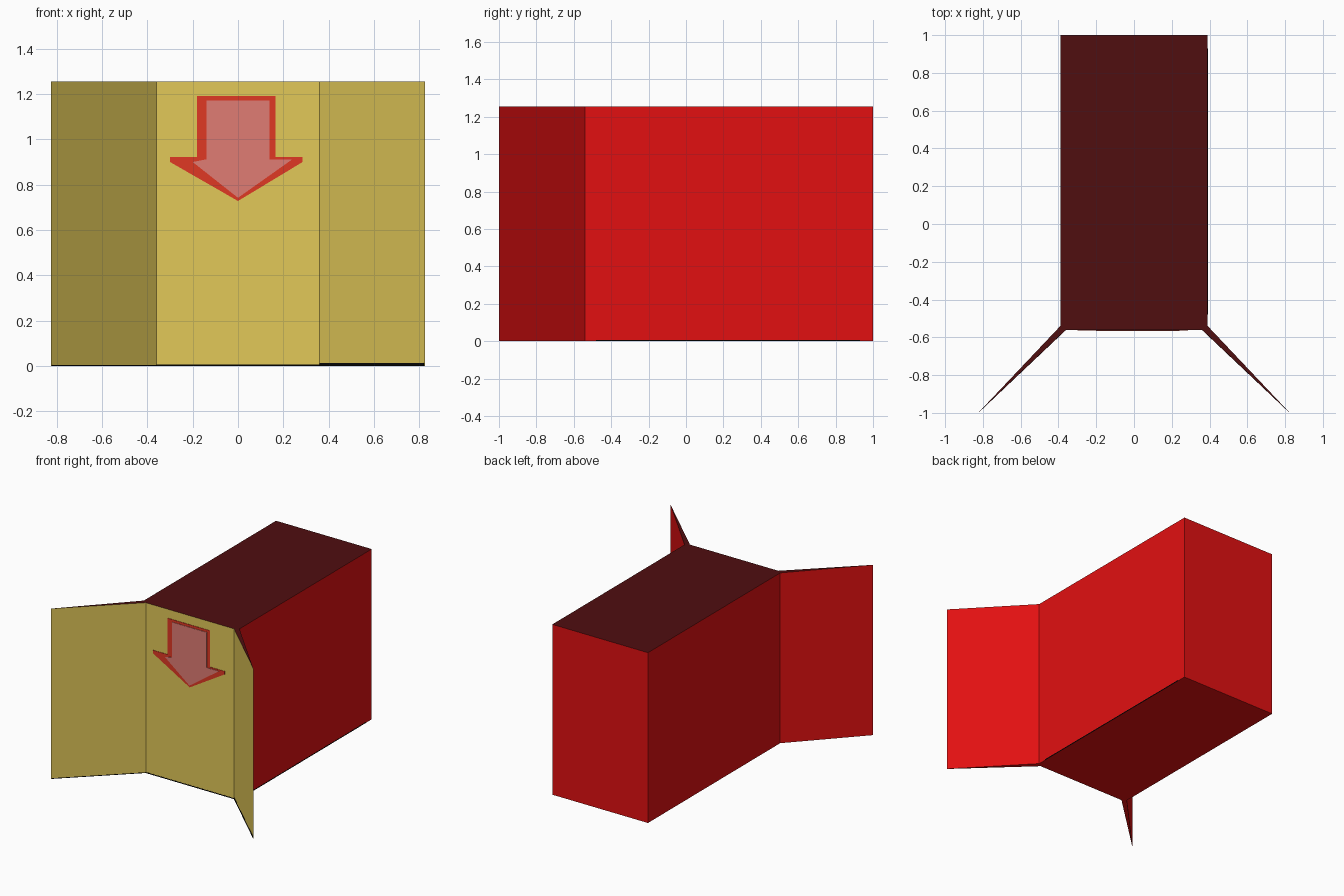
import bpy, bmesh
from mathutils import Vector

if "Cube" in bpy.data.objects:
    bpy.data.objects.remove(bpy.data.objects["Cube"])

H = 1.255          # body height
FRONT_Y = -0.56    # plane of the front panel


def material(name, hex_code):
    lin = []
    for i in (0, 2, 4):
        c = int(hex_code[i:i + 2], 16) / 255
        lin.append(c / 12.92 if c <= 0.04045 else ((c + 0.055) / 1.055) ** 2.4)
    m = bpy.data.materials.new(name)
    m.diffuse_color = (*lin, 1)
    m.use_nodes = True
    m.node_tree.nodes["Principled BSDF"].inputs["Base Color"].default_value = m.diffuse_color
    return m


RED = material("red", "E21011")
GOLD = material("gold", "E2C858")
MAROON = material("dark maroon", "500E10")
ARROW_RED = material("arrow red", "E03824")
PINK = material("dusty pink", "E07C74")
BLACK = material("black", "060606")


def prism(name, points, offset, mats, rule=None):
    """Extrude a flat polygon along offset; rule picks a material from the normal."""
    bm = bmesh.new()
    face = bm.faces.new([bm.verts.new(p) for p in points])
    ext = bmesh.ops.extrude_face_region(bm, geom=[face], use_keep_orig=True)
    moved = [v for v in ext["geom"] if isinstance(v, bmesh.types.BMVert)]
    bmesh.ops.translate(bm, verts=moved, vec=Vector(offset))
    bmesh.ops.recalc_face_normals(bm, faces=bm.faces)
    bm.normal_update()
    if rule:
        for f in bm.faces:
            f.material_index = rule(f.normal)
    bmesh.ops.triangulate(bm, faces=[f for f in bm.faces if len(f.verts) > 4])
    me = bpy.data.meshes.new(name)
    bm.to_mesh(me)
    bm.free()
    for m in mats:
        me.materials.append(m)
    ob = bpy.data.objects.new(name, me)
    bpy.context.collection.objects.link(ob)
    return ob


# Cabinet body with two flared tapering front wings, one mirrored plan outline
half = [(0.39, 1.0), (0.39, -0.54), (0.825, -1.0), (0.36, FRONT_Y)]
plan = half + [(-x, y) for x, y in reversed(half)]


def body_colour(n):
    if n.z > 0.5:
        return 2                         # top
    if n.z > -0.5 and n.y < -0.1:
        return 1                         # front panel and inner wing faces
    return 0


prism("cabinet_body", [(x, y, 0) for x, y in plan], (0, 0, H),
      [RED, GOLD, MAROON], body_colour)

# Painted arrow pointing down: outline plate with a lighter plate over it
outline = [(-0.18, 1.19), (0.165, 1.19), (0.165, 0.922), (0.285, 0.922),
           (0.285, 0.90), (0.0, 0.728), (-0.30, 0.90), (-0.30, 0.922), (-0.18, 0.922)]
fill = [(-0.14, 1.172), (0.14, 1.172), (0.14, 0.912), (0.24, 0.912),
        (0.0, 0.742), (-0.20, 0.90), (-0.14, 0.912)]
for name, pts, depth, mat in (("arrow_outline", outline, 0.003, ARROW_RED),
                              ("arrow_fill", fill, 0.006, PINK)):
    prism(name, [(x, FRONT_Y, z) for x, z in pts], (0, -depth, 0), [mat])

# Thin black lines along the foot of the front and right walls
for name, a, b, h in (("right_wing_foot_line", (0.36, FRONT_Y), (0.82, -0.995), 0.014),
                      ("left_wing_foot_line", (-0.82, -0.995), (-0.36, FRONT_Y), 0.005),
                      ("front_foot_line", (-0.36, FRONT_Y), (0.36, FRONT_Y), 0.007),
                      ("side_foot_line", (0.39, -0.48), (0.39, 0.93), 0.006)):
    a, b = Vector((*a, 0)), Vector((*b, 0))
    d = (b - a).normalized()
    out = Vector((d.y, -d.x, 0)) * 0.001
    prism(name, [a, b, b + Vector((0, 0, h)), a + Vector((0, 0, h))], out, [BLACK])
